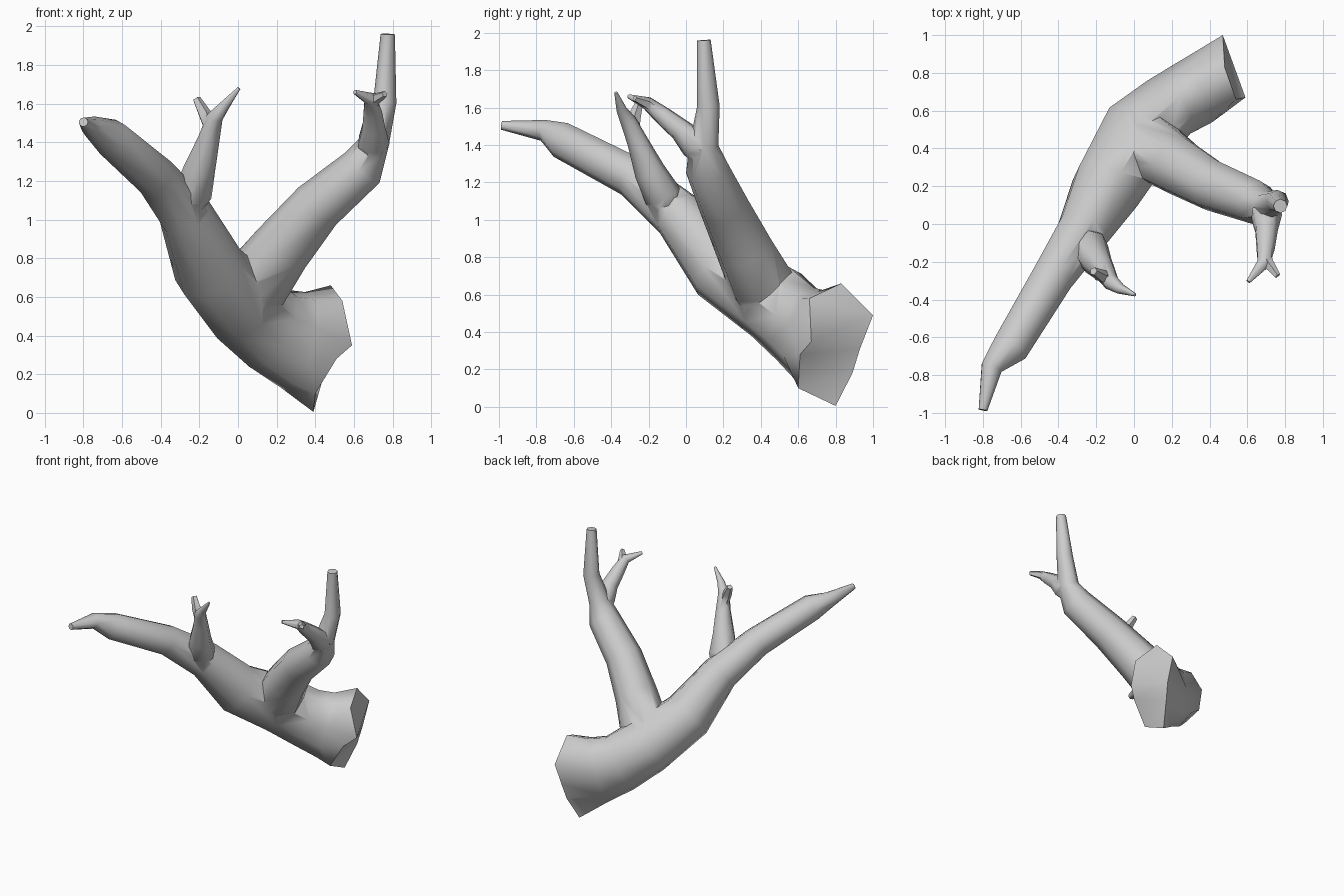
import bpy, bmesh, math
from mathutils import Vector

if "Cube" in bpy.data.objects:
    bpy.data.objects.remove(bpy.data.objects["Cube"])


def limb(name, path, sides=8, base=None, up=(0, 0, 1)):
    """Low-poly tapered tube through (x, y, z, radius[, sideways scale]) stations."""
    pts = [Vector(p[:3]) for p in path]
    bm = bmesh.new()
    rings = []
    u = Vector(up)
    if base:
        u = Vector(base[0]) - pts[0]
    for i, p in enumerate(pts):
        t = (pts[min(i + 1, len(pts) - 1)] - pts[max(i - 1, 0)]).normalized()
        u = (u - t * u.dot(t)).normalized()
        v = t.cross(u)
        if i == 0 and base:
            ring = [Vector(b) for b in base]
        else:
            side = t.cross(Vector((0, 0, 1))).normalized()
            squash = path[i][4] - 1 if len(path[i]) > 4 else 0
            ring = []
            for k in range(sides):
                a = 2 * math.pi * k / sides
                d = path[i][3] * (u * math.cos(a) + v * math.sin(a))
                ring.append(p + d + side * d.dot(side) * squash)
        rings.append([bm.verts.new(c) for c in ring])
    for a, b in zip(rings, rings[1:]):
        for k in range(sides):
            n = (k + 1) % sides
            bm.faces.new((a[k], a[n], b[n], b[k]))
    # zigzag strip across both ends
    for ring in (rings[0], rings[-1]):
        order = [ring[-1]]
        lo, hi = 0, sides - 2
        while lo <= hi:
            order.append(ring[lo])
            if lo < hi:
                order.append(ring[hi])
            lo, hi = lo + 1, hi - 1
        for tri in zip(order, order[1:], order[2:]):
            bm.faces.new(tri)
    bmesh.ops.triangulate(bm, faces=bm.faces[:])
    bmesh.ops.recalc_face_normals(bm, faces=bm.faces[:])
    me = bpy.data.meshes.new(name)
    bm.to_mesh(me)
    bm.free()
    ob = bpy.data.objects.new(name, me)
    bpy.context.collection.objects.link(ob)
    return ob


# Jagged broken end of the trunk
broken_end = [(.40, .60, .10), (.51, .61, .28), (.59, .67, .35),
              (.54, .66, .58), (.48, .83, .66), (.47, 1.0, .49),
              (.46, .93, .31), (.44, .89, .18), (.39, .80, .005)]

# Trunk running into the long left limb
trunk = limb("branch", [(.47, .80, .34, .3), (.30, .68, .375, .26, .72),
             (.17, .605, .435, .23, .80), (.02, .47, .56, .218, .98),
             (-.15, .185, .745, .19), (-.275, -.045, 1.03, .14),
             (-.435, -.285, 1.23, .113), (-.66, -.66, 1.425, .10),
             (-.755, -.76, 1.478, .058), (-.80, -.985, 1.505, .024)],
             sides=9, base=broken_end)

parts = [
    # Right limb with upright tip
    limb("right_limb", [(-.02, .47, .50, .12), (.09, .40, .67, .18),
                        (.225, .31, .85, .158), (.41, .205, 1.07, .137),
                        (.645, .115, 1.27, .118), (.705, .095, 1.40, .078),
                        (.76, .12, 1.61, .06), (.775, .095, 1.96, .037)],
         up=(-1, 0, 1)),
    # Forked twig on the right limb
    limb("right_twig", [(.68, .14, 1.29, .05), (.70, .05, 1.40, .085),
                        (.70, -.03, 1.48, .062), (.695, -.13, 1.56, .05),
                        (.685, -.21, 1.625, .036), (.605, -.305, 1.66, .012)],
         sides=7),
    limb("right_twig_fork", [(.69, -.15, 1.58, .03), (.71, -.21, 1.625, .032),
                             (.76, -.275, 1.65, .017)], sides=5),
    # Forked twig on the left limb
    limb("left_twig", [(-.27, -.05, 1.00, .05), (-.235, -.125, 1.13, .10),
                       (-.20, -.195, 1.26, .083), (-.15, -.26, 1.42, .056),
                       (-.12, -.31, 1.53, .043), (-.07, -.345, 1.59, .028),
                       (.005, -.375, 1.68, .009)], sides=8, up=(1, 0, 0)),
    limb("left_twig_fork", [(-.14, -.285, 1.46, .035), (-.175, -.275, 1.55, .035),
                            (-.215, -.25, 1.625, .022)], sides=5, up=(1, 0, 0)),
]

# Fuse every limb into the trunk
bpy.context.view_layer.objects.active = trunk
trunk.select_set(True)
for part in parts:
    mod = trunk.modifiers.new("fuse", 'BOOLEAN')
    mod.operation = 'UNION'
    mod.solver = 'EXACT'
    mod.object = part
    bpy.ops.object.modifier_apply(modifier=mod.name)
    bpy.data.objects.remove(part)
bpy.ops.object.shade_smooth_by_angle(angle=math.radians(55))
